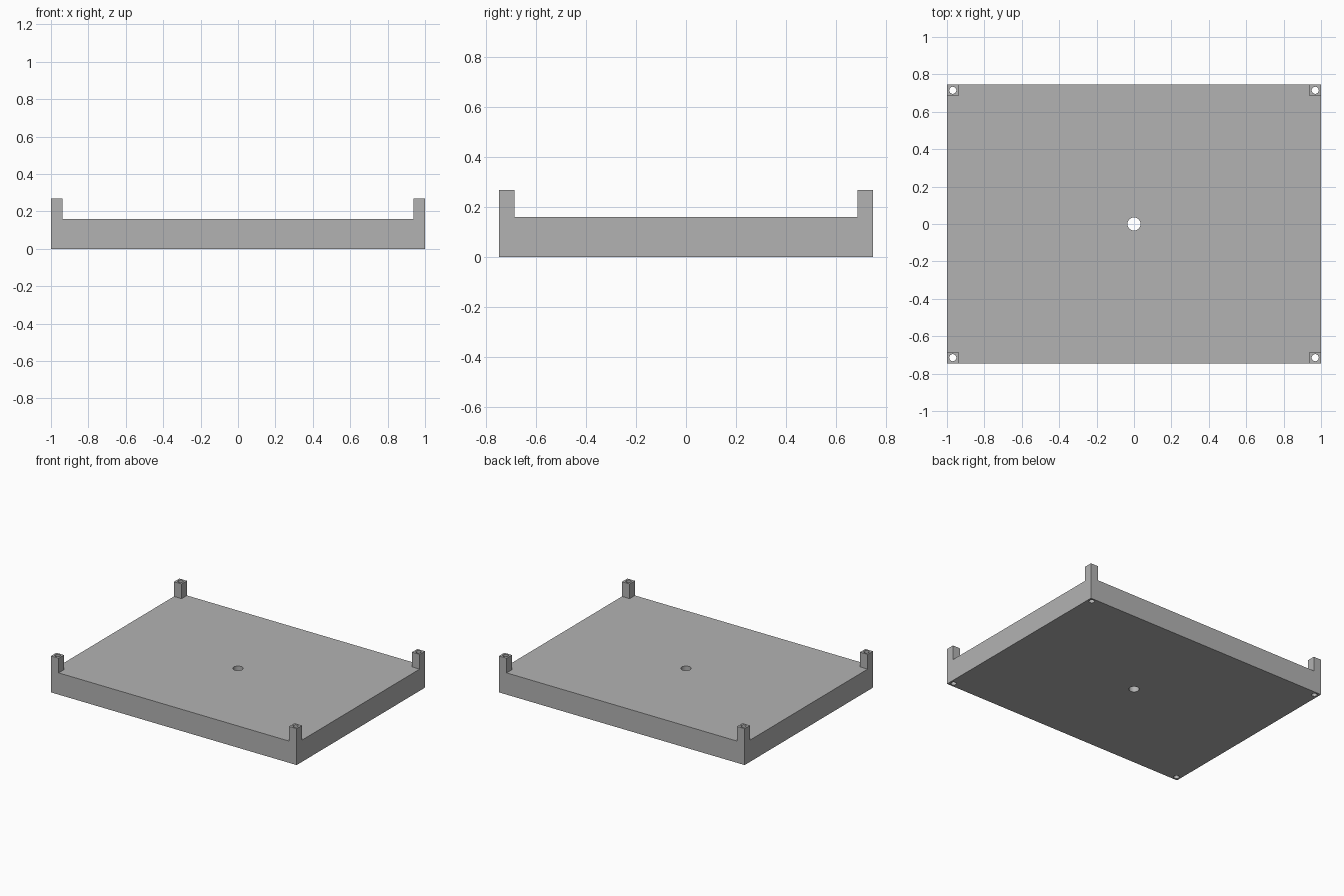
import bpy
import bmesh

if "Cube" in bpy.data.objects:
    bpy.data.objects.remove(bpy.data.objects["Cube"])

HX, HY = 1.0, 0.746          # half width and half depth
SLAB, TOP = 0.16, 0.268      # slab height and post height
POST = 0.062                 # post side length

grey = bpy.data.materials.new("grey")
grey.diffuse_color = (0.45, 0.45, 0.45, 1)
grey.use_nodes = True
grey.node_tree.nodes["Principled BSDF"].inputs["Base Color"].default_value = grey.diffuse_color

# Tray: slab whose four corner cells rise into posts
bm = bmesh.new()
xs = [-HX, -HX + POST, HX - POST, HX]
ys = [-HY, -HY + POST, HY - POST, HY]
grid = [[bm.verts.new((x, y, 0)) for y in ys] for x in xs]
cells = {}
for i in range(3):
    for j in range(3):
        cells[i, j] = bm.faces.new((grid[i][j], grid[i + 1][j],
                                    grid[i + 1][j + 1], grid[i][j + 1]))
corners = [cells[i, j].calc_center_median() for i in (0, 2) for j in (0, 2)]


def raise_faces(faces, height, keep):
    res = bmesh.ops.extrude_face_region(bm, geom=faces, use_keep_orig=keep)
    moved = [g for g in res["geom"] if isinstance(g, bmesh.types.BMVert)]
    bmesh.ops.translate(bm, verts=moved, vec=(0, 0, height))
    return [g for g in res["geom"] if isinstance(g, bmesh.types.BMFace)]


top = raise_faces(list(cells.values()), SLAB, True)
posts = [f for f in top
         if abs(f.calc_center_median().x) > HX - POST
         and abs(f.calc_center_median().y) > HY - POST]
raise_faces(posts, TOP - SLAB, False)
loose = [f for f in posts if f.is_valid and abs(f.calc_center_median().z - SLAB) < 1e-5]
if loose:
    bmesh.ops.delete(bm, geom=loose, context='FACES')
bmesh.ops.recalc_face_normals(bm, faces=bm.faces)
bmesh.ops.dissolve_limit(bm, angle_limit=0.01, verts=bm.verts, edges=bm.edges)
mesh = bpy.data.meshes.new("tray")
bm.to_mesh(mesh)
bm.free()
tray = bpy.data.objects.new("tray", mesh)
bpy.context.collection.objects.link(tray)
mesh.materials.append(grey)

# Drill holes: one through each post and one through the centre
bm = bmesh.new()
for x, y, r in [(c.x, c.y, 0.019) for c in corners] + [(0, 0, 0.035)]:
    res = bmesh.ops.create_cone(bm, cap_ends=True, segments=32,
                                radius1=r, radius2=r, depth=1)
    bmesh.ops.translate(bm, verts=res["verts"], vec=(x, y, 0.1))
drill_mesh = bpy.data.meshes.new("hole_cutter")
bm.to_mesh(drill_mesh)
bm.free()
drill_mesh.materials.append(grey)
drill = bpy.data.objects.new("hole_cutter", drill_mesh)
bpy.context.collection.objects.link(drill)
drill.hide_render = True
drill.hide_set(True)

cut = tray.modifiers.new("holes", 'BOOLEAN')
cut.operation = 'DIFFERENCE'
cut.solver = 'EXACT'
cut.object = drill
